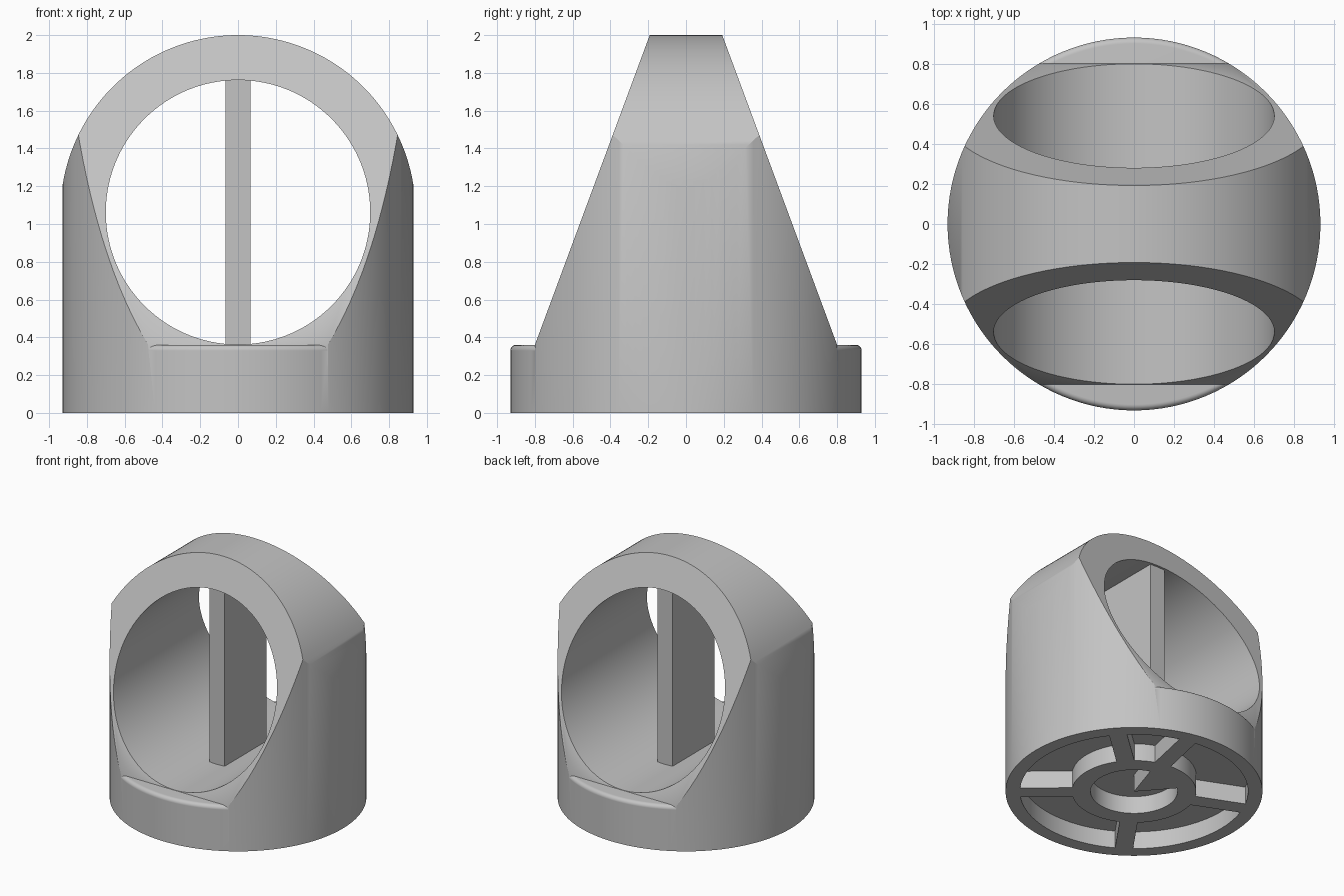
import bpy, bmesh
from math import sin, cos, asin, radians, degrees

old = bpy.data.objects.get("Cube")
if old:
    bpy.data.objects.remove(old, do_unlink=True)

grey = bpy.data.materials.new("plain grey")
grey.use_nodes = True
grey.diffuse_color = (0.55, 0.55, 0.55, 1)
grey.node_tree.nodes["Principled BSDF"].inputs["Base Color"].default_value = (0.55, 0.55, 0.55, 1)

R = 0.93          # body radius
SHELF = 0.36      # height of the front and back ledges
AXIS = 1.062      # height of the bore axis


def arc(r, start, end, steps, centre=(0, 0)):
    """Points on an arc, angles in degrees."""
    angles = [radians(start + (end - start) * i / steps) for i in range(steps + 1)]
    return [(centre[0] + r * cos(a), centre[1] + r * sin(a)) for a in angles]


def prism(name, points, axis, lo, hi):
    """Extrude a closed outline along one axis."""
    place = {"x": lambda a, b, t: (t, a, b),
             "y": lambda a, b, t: (a, t, b),
             "z": lambda a, b, t: (a, b, t)}[axis]
    bm = bmesh.new()
    rings = [[bm.verts.new(place(a, b, t)) for a, b in points] for t in (lo, hi)]
    for ring in rings:
        bm.faces.new(ring)
    n = len(points)
    for i in range(n):
        j = (i + 1) % n
        bm.faces.new((rings[0][i], rings[0][j], rings[1][j], rings[1][i]))
    bmesh.ops.recalc_face_normals(bm, faces=bm.faces)
    return finish(name, bm)


def finish(name, bm):
    mesh = bpy.data.meshes.new(name)
    bm.to_mesh(mesh)
    bm.free()
    mesh.materials.append(grey)
    obj = bpy.data.objects.new(name, mesh)
    bpy.context.collection.objects.link(obj)
    return obj


def activate(obj):
    bpy.ops.object.select_all(action="DESELECT")
    obj.select_set(True)
    bpy.context.view_layer.objects.active = obj


def carve(target, cutter, operation="DIFFERENCE"):
    """Apply a boolean and discard the cutter."""
    cutter.hide_render = True
    activate(target)
    mod = target.modifiers.new("carve", "BOOLEAN")
    mod.operation, mod.solver, mod.object = operation, "EXACT", cutter
    bpy.ops.object.modifier_apply(modifier=mod.name)
    bpy.data.objects.remove(cutter, do_unlink=True)


# Main body: upright cylinder with a rounded top
body = prism("body", arc(R, 0, 360, 128)[:-1], "z", 0, 2.2)
dome = arc(0.94, 0, 180, 80, (0, 1.06)) + [(-0.94, -0.2), (0.94, -0.2)]
carve(body, prism("dome_cutter", dome, "y", -1.2, 1.2), "INTERSECT")

# Sloping front and back faces
for s in (-1, 1):
    slope = [(s * 1.2, 0.33), (s * 0.8, 0.33), (s * 0.8, SHELF),
             (s * 0.192, 2.0), (s * 0.118, 2.2), (s * 1.2, 2.2)]
    carve(body, prism("slope_cutter", slope, "x", -1.2, 1.2))

# Round bore from front to back
bore = arc(0.70, 0, 360, 120, (0, AXIS))[:-1]
carve(body, prism("bore_cutter", bore, "y", -1.3, 1.3))

# Underside pockets between the spokes
spokes = [42, 78, 157, 235, 319]
for i, a in enumerate(spokes):
    b = spokes[(i + 1) % len(spokes)]
    b += 360 if b < a else 0
    inner, outer = (degrees(asin(0.065 / r)) for r in (0.45, 0.826))
    pocket = (arc(0.826, a + outer, b - outer, 24) +
              arc(0.45, b - inner, a + inner, 24))
    carve(body, prism("pocket_cutter", pocket, "z", -0.1, 0.14))

# Hub recess, leaving one wedge solid
hub = [(0, 0)] + arc(0.315, 131, 432, 60)
carve(body, prism("hub_cutter", hub, "z", -0.1, 0.14))

# Ledge with a rounded rim
bm = bmesh.new()
profile = [(0.929, 0.32), (0.93, 0.33)] + arc(0.03, 15, 90, 5, (0.90, 0.33))
count = 128
rings = [[bm.verts.new((r * cos(radians(360 * k / count)), r * sin(radians(360 * k / count)), z))
          for k in range(count)] for r, z in profile]
for low, high in zip(rings, rings[1:]):
    for k in range(count):
        j = (k + 1) % count
        bm.faces.new((low[k], low[j], high[j], high[k]))
bm.faces.new(rings[-1])
bm.faces.new(rings[0][::-1])
bmesh.ops.recalc_face_normals(bm, faces=bm.faces)
ledge = finish("rounded_ledge", bm)

# Upright divider plate across the bore
w = 0.067
plate = prism("divider_plate", [(-w, -0.263), (w, -0.263), (w, 0.263), (-w, 0.263)],
              "z", 0.34, 1.79)

for obj in (body, ledge):
    activate(obj)
    bpy.ops.object.shade_smooth_by_angle(angle=radians(30))
